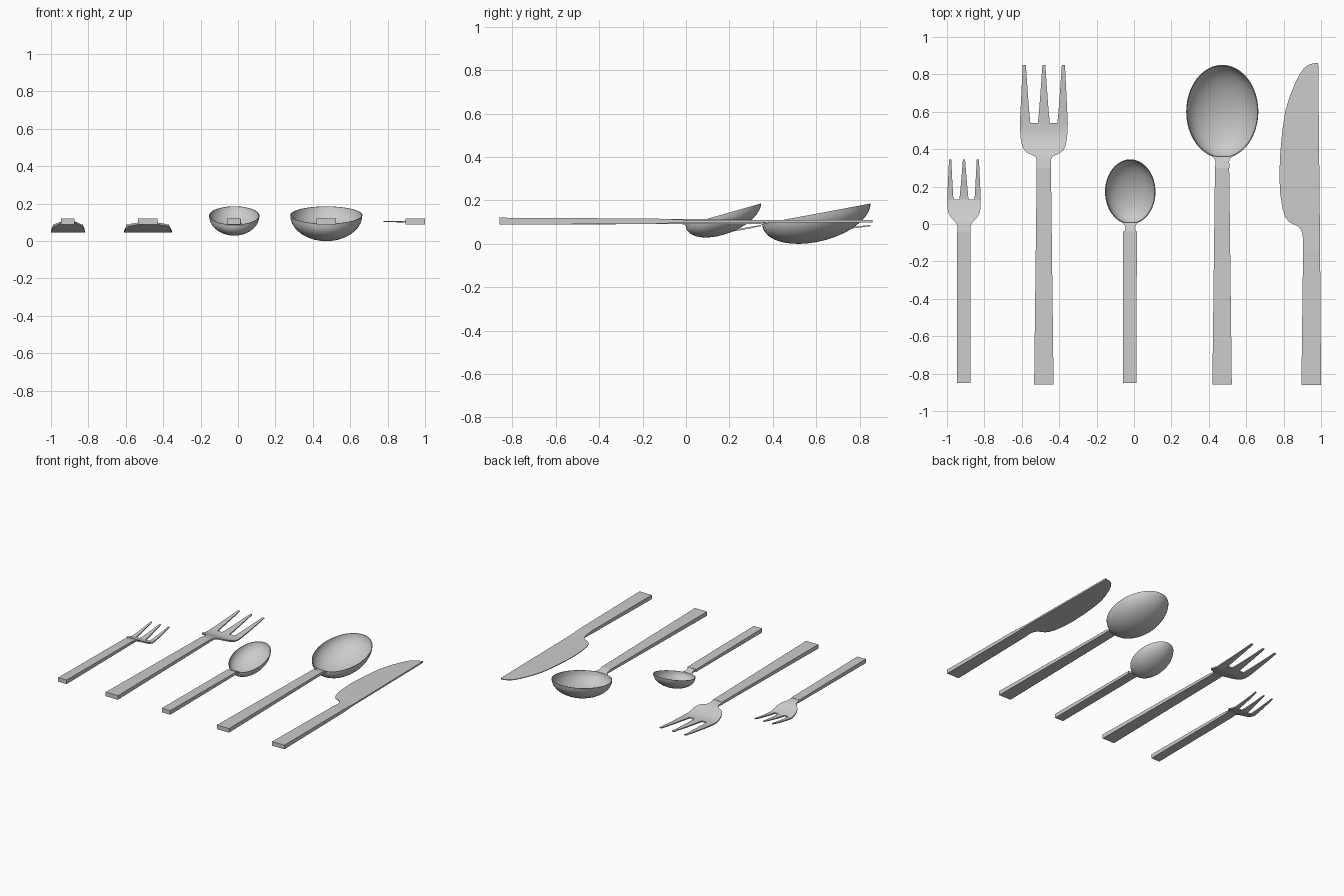
import bpy, bmesh, math

if "Cube" in bpy.data.objects:
    bpy.data.objects.remove(bpy.data.objects["Cube"])

steel = bpy.data.materials.new("brushed_steel")
steel.diffuse_color = (0.6, 0.6, 0.6, 1)
steel.use_nodes = True
steel.node_tree.nodes["Principled BSDF"].inputs["Base Color"].default_value = steel.diffuse_color


def finish(name, bm):
    bmesh.ops.recalc_face_normals(bm, faces=bm.faces)
    me = bpy.data.meshes.new(name)
    bm.to_mesh(me)
    bm.free()
    me.materials.append(steel)
    me.shade_smooth()
    me.set_sharp_from_angle(angle=math.radians(35))
    ob = bpy.data.objects.new(name, me)
    bpy.context.collection.objects.link(ob)
    return ob


def loft(name, stations):
    """Stations along y: (y, x_left, x_right, z_mid, half_left, half_right)."""
    bm = bmesh.new()
    rings = []
    for y, xl, xr, z, hl, hr in stations:
        rings.append([bm.verts.new(p) for p in (
            (xl, y, z - hl), (xr, y, z - hr), (xr, y, z + hr), (xl, y, z + hl))])
    for a, b in zip(rings, rings[1:]):
        for i in range(4):
            j = (i + 1) % 4
            bm.faces.new((a[i], a[j], b[j], b[i]))
    bm.faces.new(rings[0][::-1])
    bm.faces.new(rings[-1])
    return finish(name, bm)


def bar(name, cx, pts):
    """Symmetric bar: (y, half_width, z_mid, half_thickness)."""
    return loft(name, [(y, cx - w, cx + w, z, h, h) for y, w, z, h in pts])


def bowl(name, cx, cy, hx, hy, rim, slope, depth, n=48, m=10):
    # closed thin shell: outer rings from pole to rim, then inner rings back
    prof = [(1, 1, math.pi / 2 * i / m) for i in range(m + 1)]
    k = 0.004
    prof += [(1 - k / hx, 1 - k / depth, math.pi / 2 * i / m) for i in range(m, -1, -1)]
    bm = bmesh.new()
    rings = []
    for s, d, a in prof:
        r = math.sin(a) * s
        ring = []
        for i in range(n if r > 1e-6 else 1):
            t = 2 * math.pi * i / n
            dy = hy * r * math.sin(t)
            ring.append(bm.verts.new((cx + hx * r * math.cos(t), cy + dy,
                                      rim + slope * dy - depth * d * math.cos(a))))
        rings.append(ring)
    for a, b in zip(rings, rings[1:]):
        for i in range(n):
            j = (i + 1) % n
            if len(a) == 1:
                bm.faces.new((a[0], b[j], b[i]))
            elif len(b) == 1:
                bm.faces.new((a[i], a[j], b[0]))
            else:
                bm.faces.new((a[i], a[j], b[j], b[i]))
    return finish(name, bm)


def fork_head(name, cx, y0, ym, ys, y1, palm, tines):
    def zf(y):
        # dips from the neck, then the tines rise again
        t = min(max((y - y0) / (ym - y0), 0), 1)
        z = 0.101 - 0.051 * t * t * (3 - 2 * t)
        if y > ym:
            z += 0.034 * ((y - ym) / (y1 - ym)) ** 1.3
        return z
    bar(name + "_palm", cx, [(y, w, zf(y), 0.005 + 0.004 * (i == 0))
                             for i, (y, w) in enumerate(palm)])
    for k, (bl, br, tl, tr) in enumerate(tines):
        st = []
        for i in range(9):
            t = i / 8
            y = ys + (y1 - ys) * t
            # inner edges taper quickly near the slot, outer edges slowly
            e_l = t if bl < -0.06 * 0 and k == 0 else t ** 0.85
            e_r = t if k == 2 else t ** 0.85
            h = 0.005 - 0.002 * t
            st.append((y, cx + bl + (tl - bl) * e_l, cx + br + (tr - br) * e_r, zf(y), h, h))
        loft(f"{name}_tine_{k + 1}", st)


# small fork
bar("small_fork_handle", -0.91, [(-0.85, 0.036, 0.104, 0.016), (-0.04, 0.035, 0.102, 0.010)])
fork_head("small_fork", -0.909, -0.02, 0.13, 0.13, 0.345,
          [(-0.04, 0.035), (-0.01, 0.036), (0.005, 0.042), (0.02, 0.056), (0.04, 0.074),
           (0.06, 0.084), (0.085, 0.088), (0.13, 0.09)],
          [(-0.09, -0.056, -0.08, -0.068), (-0.025, 0.025, -0.006, 0.006),
           (0.056, 0.09, 0.068, 0.08)])

# large fork
bar("large_fork_handle", -0.482, [(-0.857, 0.052, 0.104, 0.016), (0.30, 0.038, 0.102, 0.010)])
fork_head("large_fork", -0.482, 0.32, 0.5, 0.54, 0.85,
          [(0.30, 0.038), (0.345, 0.038), (0.36, 0.045), (0.37, 0.066), (0.38, 0.088),
           (0.395, 0.105), (0.42, 0.117), (0.46, 0.124), (0.50, 0.127), (0.54, 0.128)],
          [(-0.128, -0.072, -0.113, -0.096), (-0.032, 0.032, -0.008, 0.008),
           (0.072, 0.128, 0.096, 0.113)])

# small spoon
bar("small_spoon_handle", -0.022, [(-0.85, 0.036, 0.104, 0.016), (-0.04, 0.037, 0.102, 0.010)])
bar("small_spoon_neck", -0.02, [(-0.04, 0.03, 0.101, 0.009), (-0.02, 0.026, 0.097, 0.006),
                                (-0.005, 0.03, 0.092, 0.005), (0.008, 0.042, 0.088, 0.004)])
bowl("small_spoon_bowl", -0.02, 0.172, 0.135, 0.174, 0.136, 0.285, 0.095)

# large spoon
bar("large_spoon_handle", 0.471, [(-0.857, 0.052, 0.104, 0.016), (0.30, 0.038, 0.102, 0.010)])
bar("large_spoon_neck", 0.472, [(0.30, 0.038, 0.102, 0.010), (0.335, 0.037, 0.098, 0.006),
                                (0.35, 0.042, 0.094, 0.005), (0.361, 0.056, 0.092, 0.004)])
bowl("large_spoon_bowl", 0.472, 0.601, 0.193, 0.25, 0.1385, 0.187, 0.131)

# knife: handle, then blade thinning toward the cutting edge
loft("knife_handle", [(-0.86, 0.895, 1.0, 0.104, 0.016, 0.016),
                      (-0.14, 0.904, 0.995, 0.104, 0.012, 0.012)])
edge = [(-0.14, 0.904), (-0.06, 0.902), (-0.03, 0.893), (-0.012, 0.876), (0.0, 0.85),
        (0.012, 0.828), (0.035, 0.81), (0.08, 0.794), (0.16, 0.782), (0.26, 0.777),
        (0.38, 0.782), (0.5, 0.793), (0.6, 0.808), (0.68, 0.832), (0.75, 0.86),
        (0.80, 0.885), (0.835, 0.91), (0.853, 0.937), (0.86, 0.965)]
blade = []
for y, xl in edge:
    t = min((y + 0.14) / 0.14, 1)
    spine = 0.995 - 0.010 * (y + 0.14)
    blade.append((y, xl, spine, 0.104, 0.012 - 0.0095 * t, 0.012 - 0.006 * t))
loft("knife_blade", blade)
